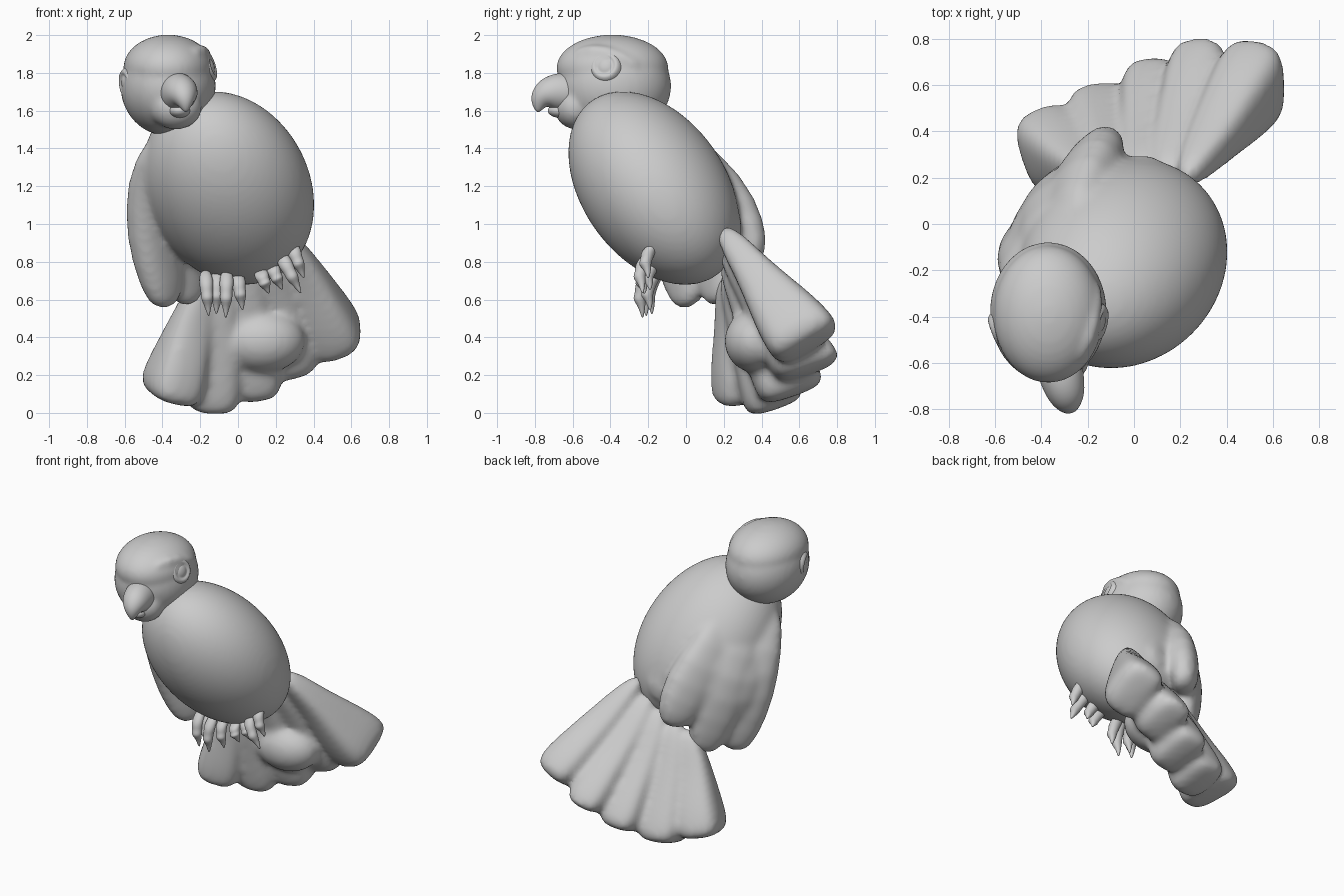
import bpy, bmesh, math
from mathutils import Matrix, Vector

if "Cube" in bpy.data.objects:
    bpy.data.objects.remove(bpy.data.objects["Cube"])


def finish(bm, name, levels=0, voxel=0, smooth=0):
    bmesh.ops.recalc_face_normals(bm, faces=bm.faces)
    me = bpy.data.meshes.new(name)
    bm.to_mesh(me)
    bm.free()
    ob = bpy.data.objects.new(name, me)
    bpy.context.collection.objects.link(ob)
    for p in me.polygons:
        p.use_smooth = True
    if levels:
        m = ob.modifiers.new("round", 'SUBSURF')
        m.levels = m.render_levels = levels
    if voxel:
        m = ob.modifiers.new("fuse", 'REMESH')
        m.mode, m.voxel_size, m.use_smooth_shade = 'VOXEL', voxel, True
        s = ob.modifiers.new("soften", 'SMOOTH')
        s.factor, s.iterations = 0.5, smooth
    return ob


def ball(bm, centre, shape, seg=32):
    """Unit sphere deformed by a 3x3 matrix or by three radii."""
    if not isinstance(shape, Matrix):
        shape = Matrix.Diagonal(shape)
    m = Matrix.Translation(centre) @ shape.to_4x4()
    bmesh.ops.create_uvsphere(bm, u_segments=seg, v_segments=seg // 2, radius=1, matrix=m)


def blade(bm, path, widths, thicks, normal, n=12, power=0.8):
    """Loft of rounded sections along a path; thickness lies along normal."""
    pts = [Vector(p) for p in path]
    nrm = Vector(normal).normalized()
    rings = []
    for i, p in enumerate(pts):
        t = (pts[min(i + 1, len(pts) - 1)] - pts[max(i - 1, 0)]).normalized()
        w = t.cross(nrm).normalized()
        ring = []
        for k in range(n):
            a = math.tau * (k + 0.5) / n
            c, s = math.cos(a), math.sin(a)
            c, s = math.copysign(abs(c) ** power, c), math.copysign(abs(s) ** power, s)
            ring.append(bm.verts.new(p + w * widths[i] * c + nrm * thicks[i] * s))
        rings.append(ring)
    for a, b in zip(rings, rings[1:]):
        for k in range(n):
            bm.faces.new((a[k], a[(k + 1) % n], b[(k + 1) % n], b[k]))
    bm.faces.new(rings[0])
    bm.faces.new(rings[-1])


# Leaning egg-shaped body with the folded wing wrapped round the left of the back
bm = bmesh.new()
lean = Matrix(((0.455, 0, 0), (0.05, 0.452, 0), (-0.09, -0.18, 0.472)))
ball(bm, (-0.05, -0.17, 1.19), lean, 64)
wing_n = (-0.7, 0.65, 0.15)
blade(bm, ((-0.18, -0.15, 1.48), (-0.12, 0.08, 1.25), (-0.04, 0.19, 1.02), (0.03, 0.23, 0.84)),
      (0.12, 0.18, 0.19, 0.15), (0.06, 0.09, 0.11, 0.08), (-0.3, 0.9, 0.25))
blade(bm, ((-0.33, -0.26, 1.50), (-0.36, -0.01, 1.27), (-0.33, 0.12, 0.98), (-0.27, 0.16, 0.76)),
      (0.20, 0.30, 0.27, 0.22), (0.04, 0.11, 0.12, 0.08), wing_n)
for path in (((-0.30, -0.20, 1.53), (-0.28, 0.08, 1.30), (-0.19, 0.26, 1.05), (-0.15, 0.33, 0.86), (-0.14, 0.33, 0.77)),
             ((-0.36, -0.27, 1.53), (-0.38, 0.00, 1.25), (-0.35, 0.12, 0.95), (-0.28, 0.17, 0.68), (-0.25, 0.19, 0.57)),
             ((-0.42, -0.33, 1.48), (-0.46, -0.16, 1.25), (-0.455, -0.06, 0.95), (-0.40, 0.00, 0.67), (-0.38, 0.02, 0.55))):
    blade(bm, path, (0.10, 0.16, 0.17, 0.14, 0.07), (0.04, 0.11, 0.11, 0.09, 0.06), wing_n)
finish(bm, "body_and_wing", levels=1, voxel=0.018, smooth=14)

# Head with crown, brows and chin
head = Vector((-0.37, -0.38, 1.73))
side = Vector((0.97, 0.08, 0.2)).normalized()
bm = bmesh.new()
ball(bm, head, (0.255, 0.305, 0.265))
ball(bm, head + Vector((0.0, -0.01, 0.095)), (0.24, 0.30, 0.178))
ball(bm, (-0.33, -0.58, 1.62), (0.14, 0.12, 0.12))
for sgn in (-1, 1):
    blade(bm, [head + side * sgn * r + Vector((0, y, z)) for r, y, z in
               ((0.05, -0.28, 0.08), (0.13, -0.19, 0.15), (0.195, -0.06, 0.14), (0.20, 0.14, 0.05))],
          (0.03, 0.05, 0.05, 0.04), (0.03, 0.05, 0.05, 0.05), (0, 0, 1))
finish(bm, "head", levels=1, voxel=0.016, smooth=6)

# Ringed eyes
for sgn, label in ((-1, "left"), (1, "right")):
    bm = bmesh.new()
    c = head + side * sgn * 0.225 + Vector((0, -0.065, 0.06))
    out = (side * sgn + Vector((0, -0.3, 0.1))).normalized()
    rot = out.to_track_quat('Z', 'Y').to_matrix()
    rings = []
    for r, h in ((0.095, -0.03), (0.08, 0.012), (0.06, 0.024), (0.044, 0.01),
                 (0.034, 0.018), (0.012, 0.024)):
        rings.append([bm.verts.new(c + rot @ Vector((r * math.cos(a), r * math.sin(a), h)))
                      for a in (math.tau * k / 20 for k in range(20))])
    for a, b in zip(rings, rings[1:]):
        for k in range(20):
            bm.faces.new((a[k], a[(k + 1) % 20], b[(k + 1) % 20], b[k]))
    bm.faces.new(rings[-1])
    finish(bm, label + "_eye", levels=1)

# Hooked upper beak and small lower beak
bm = bmesh.new()
blade(bm, ((-0.33, -0.58, 1.69), (-0.31, -0.67, 1.70), (-0.29, -0.745, 1.69),
           (-0.28, -0.785, 1.65), (-0.275, -0.785, 1.59)),
      (0.11, 0.11, 0.09, 0.055, 0.01), (0.11, 0.10, 0.085, 0.05, 0.01), (1, 0.25, 0), power=1)
ball(bm, (-0.31, -0.66, 1.60), (0.06, 0.075, 0.04), 16)
finish(bm, "beak", levels=2)

# Fanned tail: five thick feathers widening to the tip, with a swelling beneath
bm = bmesh.new()
nrm = (-0.1, 0.9, 0.32)
for root, tip, wide, thick, n in (
        ((0.21, 0.18, 0.99), (0.52, 0.62, 0.40), 0.165, 0.205, (-0.02, 0.85, 0.5)),
        ((0.12, 0.19, 0.90), (0.29, 0.63, 0.27), 0.15, 0.19, nrm),
        ((0.03, 0.20, 0.84), (0.09, 0.55, 0.15), 0.155, 0.19, nrm),
        ((-0.08, 0.21, 0.78), (-0.14, 0.46, 0.08), 0.165, 0.17, nrm),
        ((-0.17, 0.21, 0.74), (-0.355, 0.33, 0.12), 0.165, 0.20, (-0.3, 0.9, 0.25))):
    a, b = Vector(root), Vector(tip)
    blade(bm, [a.lerp(b, f) for f in (0, 0.4, 0.75, 0.99, 1.09)],
          (0.05, 0.11, 0.87 * wide, wide, 0.65 * wide), (0.06, 0.10, 0.85 * thick, thick, 0.9 * thick), n, power=0.6)
ball(bm, (0.13, 0.37, 0.38), (0.23, 0.17, 0.17), 24)
finish(bm, "tail", levels=2, voxel=0.02, smooth=10)

# Feet: knuckled toes ending in claws
feet = {"left_foot": (((-0.17, 0.71), (-0.155, 0.51), -0.20), ((-0.11, 0.71), (-0.115, 0.52), -0.17),
                      ((-0.06, 0.71), (-0.065, 0.50), -0.22), ((0.0, 0.71), (0.025, 0.54), -0.18)),
        "right_foot": (((0.12, 0.74), (0.165, 0.63), -0.21), ((0.18, 0.77), (0.235, 0.65), -0.18),
                       ((0.24, 0.81), (0.335, 0.63), -0.22), ((0.29, 0.87), (0.35, 0.71), -0.19))}
for name, toes in feet.items():
    bm = bmesh.new()
    for (x0, z0), (x1, z1), y in toes:
        a, b = Vector((x0, y + 0.01, z0)), Vector((x1, y - 0.01, z1))
        path = [a.lerp(b, f) + Vector((0, dy, 0)) for f, dy in
                ((-0.25, 0.03), (0.1, -0.02), (0.35, -0.02), (0.52, -0.03), (0.68, -0.01), (1, 0))]
        rad = (0.03, 0.045, 0.033, 0.038, 0.022, 0.005)
        blade(bm, path, rad, rad, (0, 1, 0), n=8, power=1)
    finish(bm, name, levels=2)
